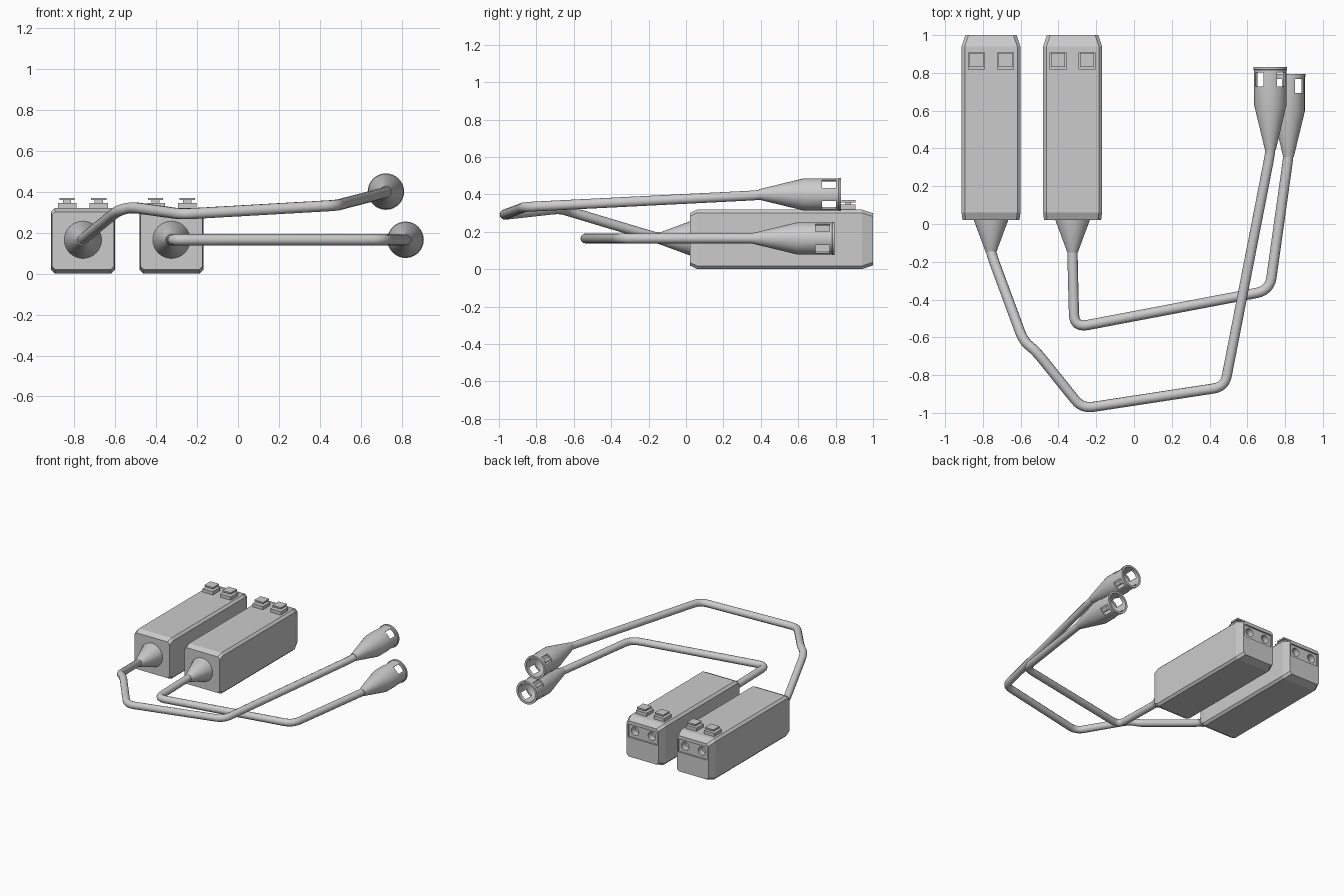
import bpy, bmesh, math
from mathutils import Vector, Matrix

if "Cube" in bpy.data.objects:
    bpy.data.objects.remove(bpy.data.objects["Cube"])


def finish(name, bm, smooth=False):
    bmesh.ops.recalc_face_normals(bm, faces=bm.faces)
    me = bpy.data.meshes.new(name)
    bm.to_mesh(me)
    bm.free()
    ob = bpy.data.objects.new(name, me)
    bpy.context.collection.objects.link(ob)
    if smooth:
        select(ob)
        bpy.ops.object.shade_smooth_by_angle(angle=math.radians(35))
    return ob


def select(ob):
    bpy.ops.object.select_all(action='DESELECT')
    ob.select_set(True)
    bpy.context.view_layer.objects.active = ob


def add_box(bm, center, size, rot=Matrix()):
    m = rot @ Matrix.Translation(center) @ Matrix.Diagonal((*size, 1))
    bmesh.ops.create_cube(bm, size=1, matrix=m)


def add_cyl(bm, center, r, depth, rot=Matrix()):
    bmesh.ops.create_cone(bm, cap_ends=True, segments=20, radius1=r, radius2=r,
                          depth=depth, matrix=Matrix.Translation(center) @ rot)


def cut(ob, cutter):
    select(ob)
    mod = ob.modifiers.new("cut", 'BOOLEAN')
    mod.object, mod.operation, mod.solver = cutter, 'DIFFERENCE', 'EXACT'
    bpy.ops.object.modifier_apply(modifier=mod.name)
    bpy.data.objects.remove(cutter)


def lathe_y(bm, profile, x, y, z, n=32):
    """Revolve (radius, along-y) points about a y-parallel axis."""
    rings = []
    for r, d in profile:
        if r == 0:
            rings.append([bm.verts.new((x, y + d, z))] * n)
        else:
            rings.append([bm.verts.new((x + r * math.cos(2 * math.pi * i / n), y + d,
                                        z + r * math.sin(2 * math.pi * i / n))) for i in range(n)])
    for a, b in zip(rings, rings[1:]):
        for i in range(n):
            j = (i + 1) % n
            bm.faces.new(list(dict.fromkeys((a[i], a[j], b[j], b[i]))))


# Housing: chamfered bar with tapered ends, rear terminal recess and holes
def housing(name, cx):
    bm = bmesh.new()
    rings = []
    for y, ix, iz in ((0.022, 0.005, 0.018), (0.06, 0, 0), (0.94, 0, 0), (1.0, 0.02, 0.02)):
        hx, hz, c = 0.156 - ix, 0.159 - iz, 0.017
        pts = [(hx, hz - c), (hx - c, hz), (c - hx, hz), (-hx, hz - c),
               (-hx, c - hz), (c - hx, -hz), (hx - c, -hz), (hx, c - hz)]
        rings.append([bm.verts.new((cx + px, y, 0.16 + pz)) for px, pz in pts])
    for a, b in zip(rings, rings[1:]):
        for i in range(8):
            bm.faces.new((a[i], a[(i + 1) % 8], b[(i + 1) % 8], b[i]))
    bm.faces.new(rings[0])
    bm.faces.new(rings[-1])
    ob = finish(name, bm)
    bm = bmesh.new()
    add_box(bm, (cx, 1.0, 0.222), (0.25, 0.024, 0.10))
    cut(ob, finish("recess_cutter", bm))
    for s in (-1, 1):
        bm = bmesh.new()
        add_cyl(bm, (cx + s * 0.072, 0.99, 0.225), 0.032, 0.10, Matrix.Rotation(math.pi / 2, 4, 'X'))
        cut(ob, finish("hole_cutter", bm))


# Push terminal: base, stem and cap
def terminal(name, x):
    bm = bmesh.new()
    add_box(bm, (x, 0.862, 0.33), (0.09, 0.09, 0.03))
    add_box(bm, (x, 0.868, 0.352), (0.04, 0.03, 0.024))
    add_box(bm, (x, 0.868, 0.364), (0.074, 0.075, 0.012))
    finish(name, bm)


# Strain relief cone
def strain_relief(name, cx):
    bm = bmesh.new()
    lathe_y(bm, [(0, 0.04), (0.091, 0.04), (0.091, 0.02), (0.028, -0.15), (0, -0.15)], cx, 0, 0.165)
    finish(name, bm, True)


# Cable: polyline with rounded corners
def cable(name, pts, d):
    pts = [Vector(p) for p in pts]
    path = [pts[0]]
    for p, q, r in zip(pts, pts[1:], pts[2:]):
        a = q + (p - q).normalized() * min(d, (p - q).length * 0.45)
        b = q + (r - q).normalized() * min(d, (r - q).length * 0.45)
        path += [a * (1 - t) ** 2 + q * 2 * t * (1 - t) + b * t * t for t in (i / 6 for i in range(7))]
    path.append(pts[-1])
    cu = bpy.data.curves.new(name, 'CURVE')
    cu.dimensions, cu.bevel_depth, cu.bevel_resolution = '3D', 0.027, 4
    cu.use_fill_caps = True
    sp = cu.splines.new('POLY')
    sp.points.add(len(path) - 1)
    for sp_pt, p in zip(sp.points, path):
        sp_pt.co = (*p, 1)
    ob = bpy.data.objects.new(name, cu)
    bpy.context.collection.objects.link(ob)
    select(ob)
    bpy.ops.object.convert(target='MESH')
    bpy.ops.object.shade_smooth_by_angle(angle=math.radians(35))


# Plug connector: hollow funnel with centre pin and side windows
def connector(name, x, y, z):
    bm = bmesh.new()
    lathe_y(bm, [(0, 0), (0.028, 0), (0.086, 0.24), (0.086, 0.425), (0.089, 0.427), (0.089, 0.44),
                 (0.073, 0.44), (0.073, 0.25), (0.03, 0.12), (0.014, 0.12), (0.014, 0.33), (0, 0.35)],
            x, y, z)
    ob = finish(name, bm)
    bm = bmesh.new()
    for k in range(4):
        turn = Matrix.Translation((x, y, z)) @ Matrix.Rotation(math.pi / 4 + k * math.pi / 2, 4, 'Y')
        add_box(bm, (0.085, 0.375, 0), (0.04, 0.075, 0.06), turn)
    cut(ob, finish("window_cutter", bm))
    select(ob)
    bpy.ops.object.shade_smooth_by_angle(angle=math.radians(30))


for side, cx in (("left", -0.757), ("right", -0.325)):
    housing(side + "_housing", cx)
    strain_relief(side + "_strain_relief", cx)
    for k, s in (("a", -1), ("b", 1)):
        terminal(f"{side}_terminal_{k}", cx + s * 0.077)

cable("left_cable", [(-0.757, -0.12, 0.165), (-0.755, -0.16, 0.17), (-0.585, -0.62, 0.308),
                     (-0.52, -0.672, 0.324), (-0.275, -0.977, 0.29), (0.48, -0.862, 0.333),
                     (0.72, 0.37, 0.395), (0.722, 0.41, 0.40)], 0.06)
cable("right_cable", [(-0.325, -0.12, 0.165), (-0.325, -0.2, 0.165), (-0.316, -0.548, 0.165),
                      (0.718, -0.352, 0.165), (0.815, 0.34, 0.165), (0.818, 0.38, 0.165)], 0.07)
connector("left_connector", 0.722, 0.39, 0.40)
connector("right_connector", 0.818, 0.355, 0.165)
